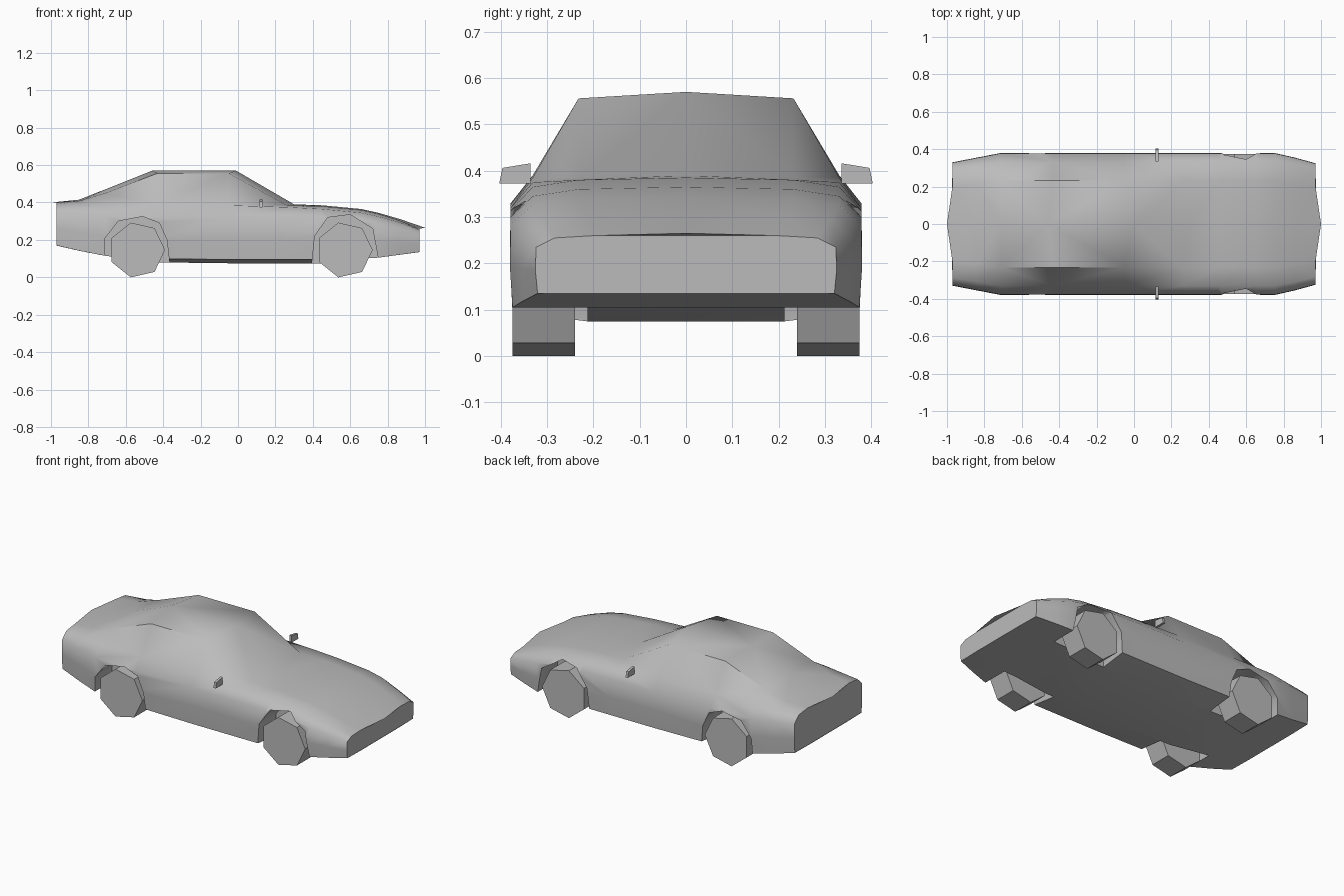
import bpy
import bmesh
from math import cos, sin, tau, radians

cube = bpy.data.objects.get("Cube")
if cube:
    bpy.data.objects.remove(cube, do_unlink=True)


def make_material(name, grey):
    mat = bpy.data.materials.new(name)
    mat.use_nodes = True
    colour = (grey, grey, grey, 1)
    mat.diffuse_color = colour
    mat.node_tree.nodes["Principled BSDF"].inputs["Base Color"].default_value = colour
    return mat


paint = make_material("plain grey", 0.5)


def finish(name, bm):
    """Turn a bmesh into a named object with outward normals."""
    bmesh.ops.recalc_face_normals(bm, faces=bm.faces)
    mesh = bpy.data.meshes.new(name)
    bm.to_mesh(mesh)
    bm.free()
    mesh.materials.append(paint)
    obj = bpy.data.objects.new(name, mesh)
    bpy.context.collection.objects.link(obj)
    return obj


def prism(name, outline, start, end):
    """Extrude an (x, z) outline along y."""
    bm = bmesh.new()
    rings = [[bm.verts.new((x, y, z)) for x, z in outline] for y in (start, end)]
    count = len(outline)
    for ring in rings:
        bm.faces.new(ring)
    for i in range(count):
        j = (i + 1) % count
        bm.faces.new((rings[0][i], rings[0][j], rings[1][j], rings[1][i]))
    return finish(name, bm)


def select_only(obj):
    bpy.ops.object.select_all(action="DESELECT")
    obj.select_set(True)
    bpy.context.view_layer.objects.active = obj


# Body sections in hundredths: centre x, edge shift in x, then heights of the
# centre line, roof edge, belt line, shoulder and sill, then half width
sections = [
    (-100, 3, 40, 40, 39, 35, 17, 33),
    (-85, 1, 41.5, 41, 39, 34, 14, 35.5),
    (-71, 0, 47, 45, 39, 33, 11.5, 38),
    (-46, 3, 57, 55.6, 39, 32, 10, 38),
    (-1, -4, 57, 55.6, 38.5, 32, 9.5, 38),
    (30, -4, 39, 38.5, 37.5, 32, 9.5, 38),
    (45, 0, 38.5, 38, 36.5, 31.5, 9.5, 38),
    (66, 0, 36.5, 36, 34.5, 30, 10, 38),
    (75, 0, 34.5, 34, 32.5, 28.5, 10.5, 38),
    (87, -1, 31, 30.5, 29.5, 26, 12, 35.5),
    (100, -3, 26.5, 26, 25.5, 23.5, 13.5, 32.5),
]


def section_ring(x, shift, crown, edge, belt, shoulder, sill, width):
    floor = sill - 2 if abs(x) < 50 else sill
    half = [(0, crown), (0.61, edge), (0.87, belt), (0.995, shoulder),
            (1, (shoulder + sill) / 2), (0.985, sill), (0.56, floor)]
    points = [(x + shift * min(1, f * 1.6), f * width, z) for f, z in half]
    points += [(px, -py, pz) for px, py, pz in reversed(points[1:])]
    return [tuple(c / 100 for c in p) for p in points]


bm = bmesh.new()
rings = [[bm.verts.new(p) for p in section_ring(*s)] for s in sections]
for a, b in zip(rings, rings[1:]):
    for i in range(len(a)):
        j = (i + 1) % len(a)
        bm.faces.new((a[i], a[j], b[j], b[i]))
# End caps are strips between the two sides, so the ends stay bowed
for ring in (rings[0], rings[-1]):
    n = len(ring)
    bm.faces.new((ring[0], ring[1], ring[n - 1]))
    for i in range(1, n // 2):
        bm.faces.new((ring[i], ring[i + 1], ring[n - i - 1], ring[n - i]))
bmesh.ops.triangulate(bm, faces=bm.faces)
body = finish("body", bm)

# Wheel arches cut into both sides
arches = {
    "rear": [(-.72, .02), (-.71, .21), (-.64, .3), (-.51, .325),
             (-.42, .29), (-.38, .2), (-.36, .02)],
    "front": [(.39, .02), (.41, .22), (.48, .32), (.6, .335),
              (.72, .26), (.75, .1), (.75, .02)],
}
for outline in arches.values():
    for side in (-1, 1):
        cutter = prism("arch_cutter", outline, side * .213, side * .5)
        cutter.hide_render = True
        select_only(body)
        cut = body.modifiers.new("arch", "BOOLEAN")
        cut.operation = "DIFFERENCE"
        cut.solver = "EXACT"
        cut.object = cutter
        bpy.ops.object.modifier_apply(modifier=cut.name)
        bpy.data.objects.remove(cutter, do_unlink=True)

select_only(body)
bpy.ops.object.shade_smooth_by_angle(angle=radians(50))

# Seven-sided wheels and flat wing mirrors
for side, side_name in ((1, "left"), (-1, "right")):
    for end, x in (("front", .57), ("rear", -.54)):
        rim = [(x + .15 * cos(tau * i / 7), .146 + .15 * sin(tau * i / 7))
               for i in range(7)]
        prism(f"{end}_{side_name}_wheel", rim, side * .24, side * .374)

    bm = bmesh.new()
    shape = [(.335, .372), (.403, .372), (.396, .406), (.335, .416)]
    back, front = [[bm.verts.new((x, side * y, z)) for y, z in shape]
                   for x in (.115, .13)]
    bm.faces.new(back)
    bm.faces.new(front)
    for i in range(4):
        j = (i + 1) % 4
        bm.faces.new((back[i], back[j], front[j], front[i]))
    finish(f"{side_name}_mirror", bm)
